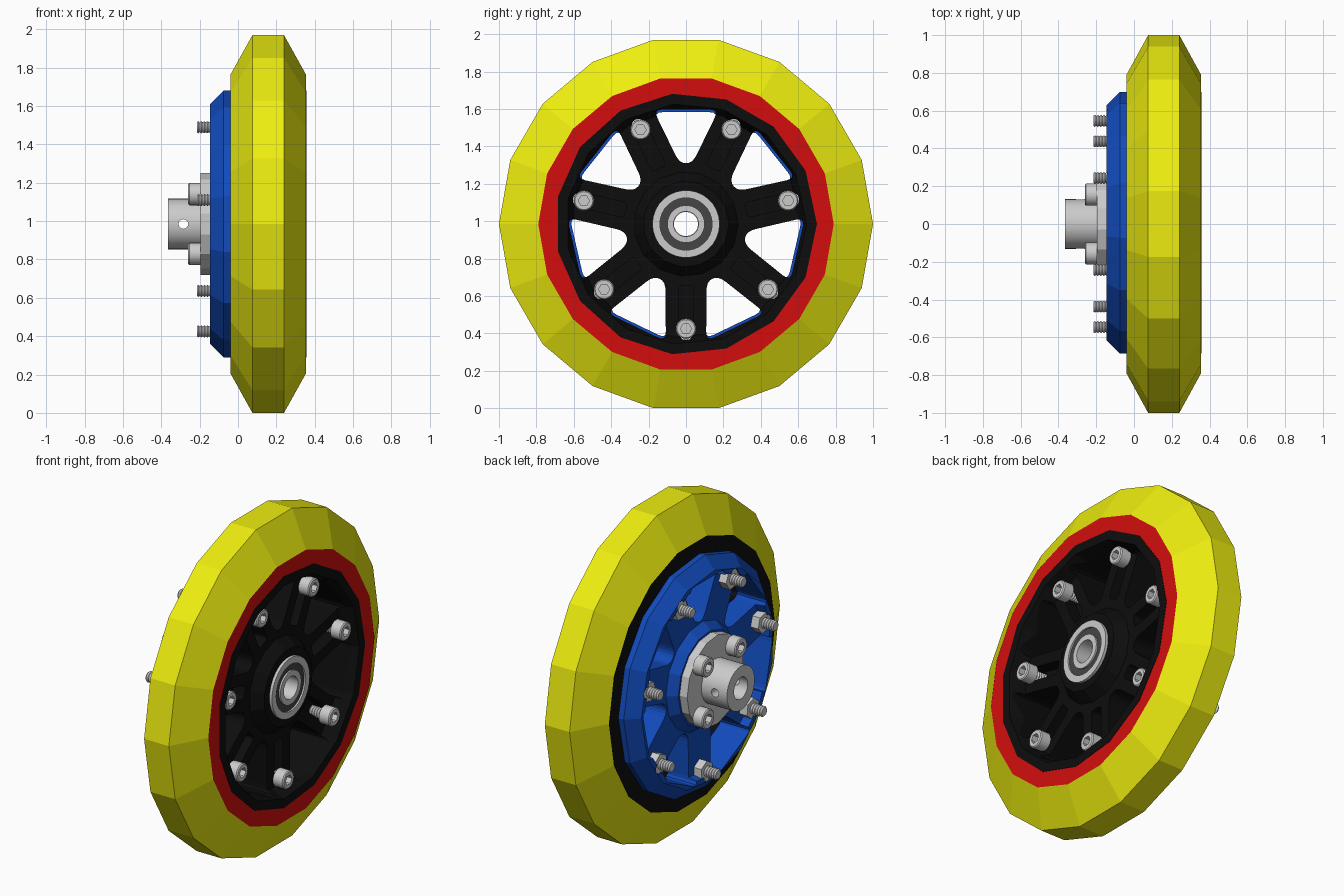
import bpy, bmesh, math
from math import cos, sin, pi, radians

if "Cube" in bpy.data.objects:
    bpy.data.objects.remove(bpy.data.objects["Cube"])

CZ = 0.985                                              # axle height
SPOKES = [-pi / 2 + 2 * pi * k / 7 for k in range(7)]   # bolts and spokes
GAPS = [a + pi / 7 for a in SPOKES]                     # windows


def mat(name, rgb):
    m = bpy.data.materials.new(name)
    m.diffuse_color = (*rgb, 1)
    m.use_nodes = True
    m.node_tree.nodes["Principled BSDF"].inputs["Base Color"].default_value = m.diffuse_color
    return m


YELLOW = mat("yellow", (0.85, 0.85, 0.005))
RED = mat("red", (0.65, 0.004, 0.004))
BLACK = mat("black", (0.004, 0.004, 0.004))
BLUE = mat("blue", (0.006, 0.07, 0.5))
DARK = mat("dark_grey", (0.06, 0.06, 0.06))


def finish(name, bm, material=None, smooth=False):
    bmesh.ops.remove_doubles(bm, verts=bm.verts, dist=1e-5)
    bmesh.ops.recalc_face_normals(bm, faces=bm.faces)
    me = bpy.data.meshes.new(name)
    bm.to_mesh(me)
    bm.free()
    if material:
        me.materials.append(material)
    if smooth:
        for p in me.polygons:
            p.use_smooth = True
        me.set_sharp_from_angle(angle=radians(35))
    ob = bpy.data.objects.new(name, me)
    bpy.context.collection.objects.link(ob)
    return ob


def lathe(name, profile, n, material=None, smooth=False, y=0.0, z=CZ, phase=0.0):
    """Revolve a closed (x, r[, hex]) profile around an axis along x."""
    bm = bmesh.new()
    rings = []
    for x, r, *hexed in profile:
        ring = []
        for i in range(n):
            a = 2 * pi * i / n
            k = cos(pi / 6) / cos(a % (pi / 3) - pi / 6) if hexed else 1
            ring.append(bm.verts.new((x, y + r * k * cos(a + phase), z + r * k * sin(a + phase))))
        rings.append(ring)
    for a, b in zip(rings, rings[1:] + rings[:1]):
        if a[0].co.yz == b[0].co.yz and (a[0].co - a[n // 2].co).length < 1e-6:
            continue
        for i in range(n):
            j = (i + 1) % n
            bm.faces.new((a[i], a[j], b[j], b[i]))
    return finish(name, bm, material, smooth)


def rounded(points, cut):
    """Round polygon corners with short quadratic curves."""
    out = []
    for i, (px, py) in enumerate(points):
        ends = []
        for qx, qy in (points[i - 1], points[(i + 1) % len(points)]):
            d = math.hypot(qx - px, qy - py)
            t = min(cut / d, 0.48)
            ends.append((px + (qx - px) * t, py + (qy - py) * t))
        (ax, ay), (bx, by) = ends
        for s in (0, 0.25, 0.5, 0.75, 1):
            u, v, w = (1 - s) ** 2, 2 * s * (1 - s), s * s
            out.append((u * ax + v * px + w * bx, u * ay + v * py + w * by))
    return out


def cut_prisms(ob, outline, angles, x0, x1):
    """Cut a (radial, tangential) outline through ob at each angle."""
    bm = bmesh.new()
    for a in angles:
        ends = [[bm.verts.new((x, r * cos(a) - t * sin(a), CZ + r * sin(a) + t * cos(a)))
                 for r, t in outline] for x in (x0, x1)]
        bm.faces.new(ends[0])
        bm.faces.new(ends[1])
        for i in range(len(outline)):
            bm.faces.new((ends[0][i - 1], ends[0][i], ends[1][i], ends[1][i - 1]))
    cut_with(ob, finish("cutter", bm))


def cut_with(ob, cutter):
    m = ob.modifiers.new("cut", "BOOLEAN")
    m.operation = "DIFFERENCE"
    m.solver = "EXACT"
    m.object = cutter
    dg = bpy.context.evaluated_depsgraph_get()
    me = bpy.data.meshes.new_from_object(ob.evaluated_get(dg))
    ob.modifiers.clear()
    ob.data = me
    bpy.data.objects.remove(cutter)


def screw(name, y, z, seat, side, length, r_head, h, r):
    """Socket cap screw: head on the given side of the seat, threaded shank."""
    pitch = 0.016
    prof = [(-length, 0), (-length, r * 0.8)]
    for i in range(int(length / pitch)):
        prof += [(-length + (i + 0.5) * pitch, r), (-length + (i + 1) * pitch, r * 0.8)]
    prof += [(0, r * 0.8), (0, r_head), (h - 0.006, r_head), (h, r_head - 0.006),
             (h, r_head * 0.55, True), (h * 0.45, r_head * 0.55, True), (h * 0.45, 0)]
    return lathe(name, [(seat + side * p[0], *p[1:]) for p in prof], 24, None, True, y, z)


# tyre and its two-coloured core
lathe("tyre", [(-0.04, 0.79), (0.075, 1), (0.24, 1), (0.355, 0.79)], 18, YELLOW)
lathe("rim_front", [(0.1, 0.66), (0.1, 0.79), (0.355, 0.79), (0.355, 0.66)], 18, RED)
lathe("rim_back", [(-0.04, 0.66), (-0.04, 0.79), (0.1, 0.79), (0.1, 0.66)], 18, BLACK)

# spoked hub halves, dished behind their rims
front = lathe("hub_front", [(0.05, 0.07), (0.05, 0.70), (0.357, 0.70), (0.357, 0.645),
                            (0.27, 0.61), (0.27, 0.28), (0.335, 0.23), (0.335, 0.175),
                            (0.2, 0.175), (0.2, 0.07)], 15, BLACK)
back = lathe("hub_back", [(0.05, 0.07), (0.05, 0.70), (-0.075, 0.70), (-0.145, 0.63),
                          (-0.145, 0.60), (-0.09, 0.59), (-0.09, 0.32), (-0.145, 0.28),
                          (-0.145, 0.07)], 15, BLUE)
slot = [(0.56 + 0.036 * cos(i * pi / 6) + (0.025 if cos(i * pi / 6) > 0.01 else 0),
         0.036 * sin(i * pi / 6)) for i in range(12)]
for hub, outer in ((front, 0.612), (back, 0.598)):
    window = rounded([(0.325, -0.035), (0.325, 0.035), (outer, 0.175), (outer, -0.175)], 0.05)
    cut_prisms(hub, window, GAPS, -0.5, 0.5)
    cut_prisms(hub, slot, SPOKES, -0.5, 0.5)
groove = rounded([(0.33, -0.04), (0.33, 0.04), (0.57, 0.04), (0.57, -0.04)], 0.02)
cut_prisms(front, groove, SPOKES, 0.19, 0.5)

# ball bearing
for part, r0, r1, x, m in (("bearing_outer_race", 0.14, 0.18, 0.352, None),
                           ("bearing_seal", 0.098, 0.142, 0.342, DARK),
                           ("bearing_inner_race", 0.067, 0.10, 0.352, None)):
    lathe(part, [(0.2, r0), (0.2, r1), (x, r1), (x, r0)], 30, m, True)

# clamping bolts with nuts
for k, a in enumerate(SPOKES):
    y, z = 0.56 * cos(a), CZ + 0.56 * sin(a)
    screw(f"rim_bolt_{k}", y, z, 0.27, 1, 0.485, 0.054, 0.068, 0.032)
    lathe(f"rim_nut_{k}", [(-0.09, 0), (-0.09, 0.062), (-0.14, 0.062), (-0.14, 0)],
          6, y=y, z=z, phase=a)

# shaft mount: flange, barrel with cross hole, four screws
lathe("mount_flange", [(-0.145, 0.065), (-0.145, 0.268), (-0.195, 0.268), (-0.195, 0.065)], 15)
barrel = lathe("mount_barrel", [(-0.19, 0.065), (-0.19, 0.132), (-0.365, 0.132),
                                (-0.365, 0.065)], 32, None, True)
bm = bmesh.new()
bmesh.ops.create_cone(bm, cap_ends=True, segments=16, radius1=0.025, radius2=0.025, depth=0.6)
for v in bm.verts:
    x, y, z = v.co
    v.co = (x - 0.285, z, CZ + y)
cut_with(barrel, finish("cutter", bm))
for k in range(4):
    a = pi / 4 + k * pi / 2
    screw(f"mount_screw_{k}", 0.22 * cos(a), CZ + 0.22 * sin(a), -0.195, -1, 0.08,
          0.058, 0.065, 0.03)
